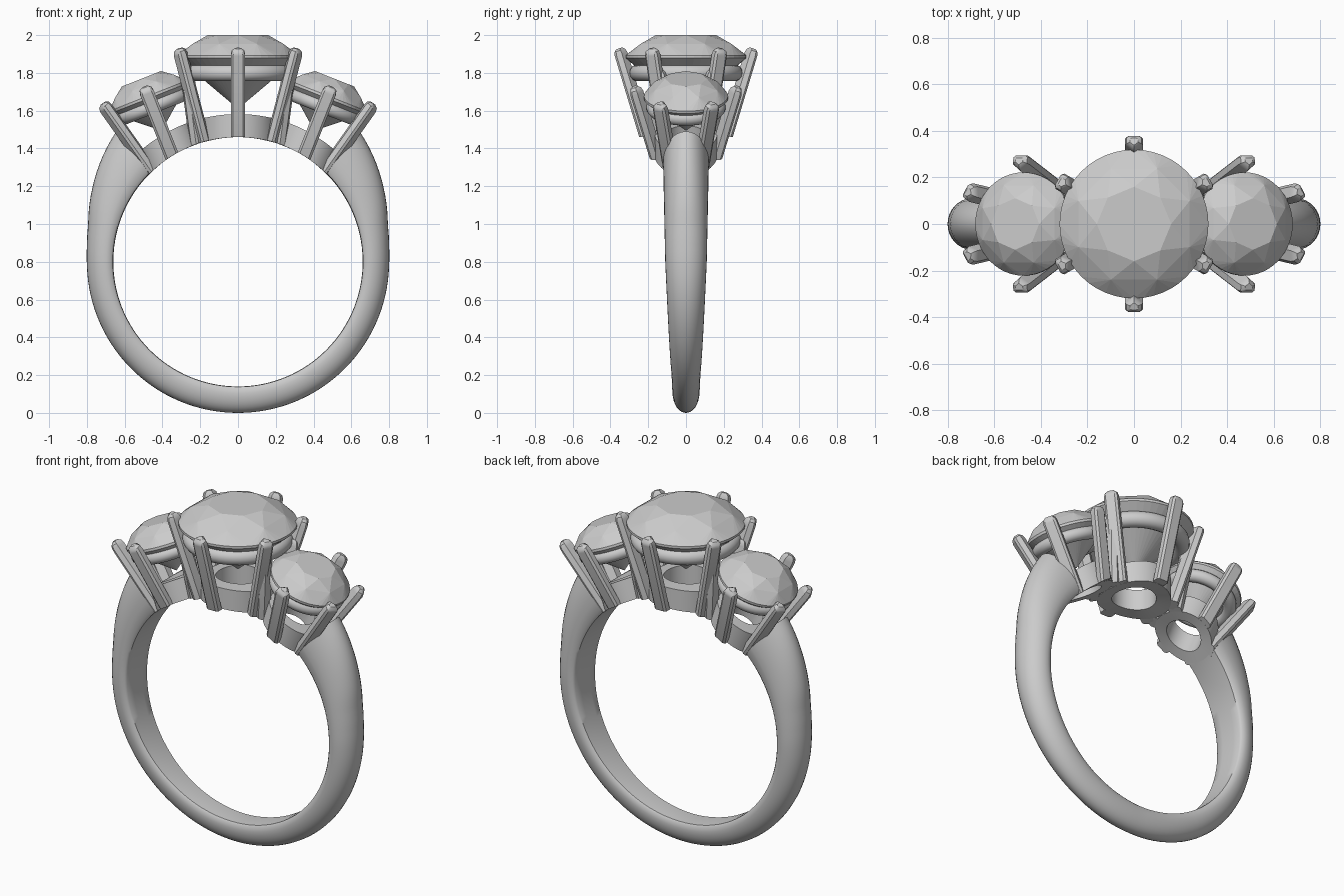
import bpy, bmesh
from math import sin, cos, pi, radians, sqrt
from mathutils import Vector, Matrix

if "Cube" in bpy.data.objects:
    bpy.data.objects.remove(bpy.data.objects["Cube"])

CZ, RF = 0.80, 0.66          # finger hole centre height and radius


def finish(name, bm, angle=None):
    bmesh.ops.recalc_face_normals(bm, faces=bm.faces[:])
    me = bpy.data.meshes.new(name)
    bm.to_mesh(me)
    bm.free()
    ob = bpy.data.objects.new(name, me)
    bpy.context.collection.objects.link(ob)
    if angle:
        bpy.ops.object.select_all(action='DESELECT')
        ob.select_set(True)
        bpy.context.view_layer.objects.active = ob
        bpy.ops.object.shade_smooth_by_angle(angle=radians(angle))
    return ob


def loft(bm, rings, caps=True, closed=False):
    vs = [[bm.verts.new(p) for p in r] for r in rings]
    n = len(vs[0])
    pairs = list(zip(vs, vs[1:])) + ([(vs[-1], vs[0])] if closed else [])
    for a, b in pairs:
        for i in range(n):
            j = (i + 1) % n
            bm.faces.new((a[i], a[j], b[j], b[i]))
    if caps and not closed:
        bm.faces.new(vs[0])
        bm.faces.new(vs[-1])


def to_circle(p, d, r):
    """Slide p along d onto the upper side of a y-axis cylinder of radius r."""
    x, z = p.x, p.z - CZ
    a, b, c = d.x**2 + d.z**2, x * d.x + z * d.z, x * x + z * z - r * r
    return p + d * ((-b + sqrt(max(b * b - a * c, 0))) / a)


def interp(table, v):
    for (x0, y0), (x1, y1) in zip(table, table[1:]):
        if v <= x1:
            return y0 + (y1 - y0) * (v - x0) / (x1 - x0)
    return table[-1][1]


# shank: D-shaped section, thicker and wider toward the shoulders
THICK = [(-90, .14), (-2, .14), (6, .144), (14, .157), (27, .205), (40, .257), (48, .288)]
WIDTH = [(-90, .07), (-60, .076), (-30, .093), (0, .11), (48, .122)]
END = 47


def shank():
    bm = bmesh.new()
    rings = []
    n = 96
    for k in range(n + 1):
        deg = -180 - END + (180 + 2 * END) * k / n
        e = deg if deg >= -90 else -180 - deg
        t, w = interp(THICK, e), interp(WIDTH, e)
        sec = [(-.85, .015), (-.95, .08)]
        sec += [(-cos(pi * i / 16), .26 + .74 * sin(pi * i / 16)) for i in range(17)]
        sec += [(.95, .08), (.85, .015), (.4, 0), (-.4, 0)]
        a = radians(deg)
        rings.append([Vector(((RF + v * t) * cos(a), u * w, CZ + (RF + v * t) * sin(a)))
                      for u, v in sec])
    loft(bm, rings)
    finish("shank", bm, 40)


def gem(name, M, r, crown, depth):
    """Brilliant cut: octagonal table, kite ring, round girdle, pointed pavilion."""
    bm = bmesh.new()

    def ring(n, rad, z, off=0):
        for i in range(n):
            a = 2 * pi * (i + off) / n
            bm.verts.new(M @ Vector((rad * cos(a), rad * sin(a), z)))
    ring(8, r * .5, crown)
    ring(8, r * .81, crown * .6, .5)
    ring(48, r, .008)
    ring(48, r, -.006)
    bm.verts.new(M @ Vector((0, 0, -depth)))
    bmesh.ops.convex_hull(bm, input=bm.verts[:])
    bmesh.ops.dissolve_limit(bm, angle_limit=radians(1), verts=bm.verts[:], edges=bm.edges[:])
    finish(name, bm)


def setting(label, ox, tilt, base, hole, r0, r1, h, gem_h, gem_r, crown, depth, rail_h, rail_R, rail_r):
    o = Vector((ox, 0, CZ + sqrt(RF**2 - ox**2)))
    A = Vector((sin(tilt), 0, cos(tilt)))
    X = Vector((cos(tilt), 0, -sin(tilt)))
    Y = Vector((0, 1, 0))
    M = Matrix.Translation(o) @ Matrix((X, Y, A)).transposed().to_4x4()

    # base collar following the finger curve
    bm = bmesh.new()
    rings = []
    for rad, R in ((base, RF), (base, RF + .122), (hole, RF + .122), (hole, RF)):
        rings.append([to_circle(o + X * rad * cos(a) + Y * rad * sin(a), A, R)
                      for a in (2 * pi * i / 48 for i in range(48))])
    loft(bm, rings, closed=True)
    finish(label + "_collar", bm, 35)

    # gallery rail under the stone
    bm = bmesh.new()
    rings = []
    for i in range(48):
        a = 2 * pi * i / 48
        rings.append([M @ Vector(((rail_R + rail_r * cos(b)) * cos(a),
                                  (rail_R + rail_r * cos(b)) * sin(a),
                                  rail_h + rail_r * sin(b)))
                      for b in (2 * pi * j / 14 for j in range(14))])
    loft(bm, rings, closed=True)
    finish(label + "_gallery_rail", bm, 60)

    # six flared prongs, wedge-shaped toward the stone
    sec = [(.034, -.026), (.034, .026), (.024, .038), (-.006, .038), (-.036, 0),
           (-.006, -.038), (.024, -.038)]
    bm = bmesh.new()
    for k in range(6):
        a = radians(30 + 60 * k)
        U = X * cos(a) + Y * sin(a)
        T = Y * cos(a) - X * sin(a)
        tip = o + A * h + U * r1
        D = (tip - o - U * r0).normalized()
        N = (U - D * U.dot(D)).normalized()
        rings = [[to_circle(tip + N * u + T * v, D, RF + .001) for u, v in sec]]
        for s, drop in ((1, .032), (.85, .012), (.45, 0)):
            rings.append([tip - D * drop + N * u * s + T * v * s for u, v in sec])
        loft(bm, rings)
    finish(label + "_prongs", bm, 35)

    gem(label + "_stone", M @ Matrix.Translation((0, 0, gem_h)), gem_r, crown, depth)


shank()
setting("centre", 0, 0, .20, .12, .212, .354, .47, .425, .32, .115, .275, .34, .255, .045)
for label, s in (("left", -1), ("right", 1)):
    setting(label, s * .35, s * radians(21.5), .165, .10, .158, .27, .394,
            .335, .222, .105, .19, .28, .175, .036)
